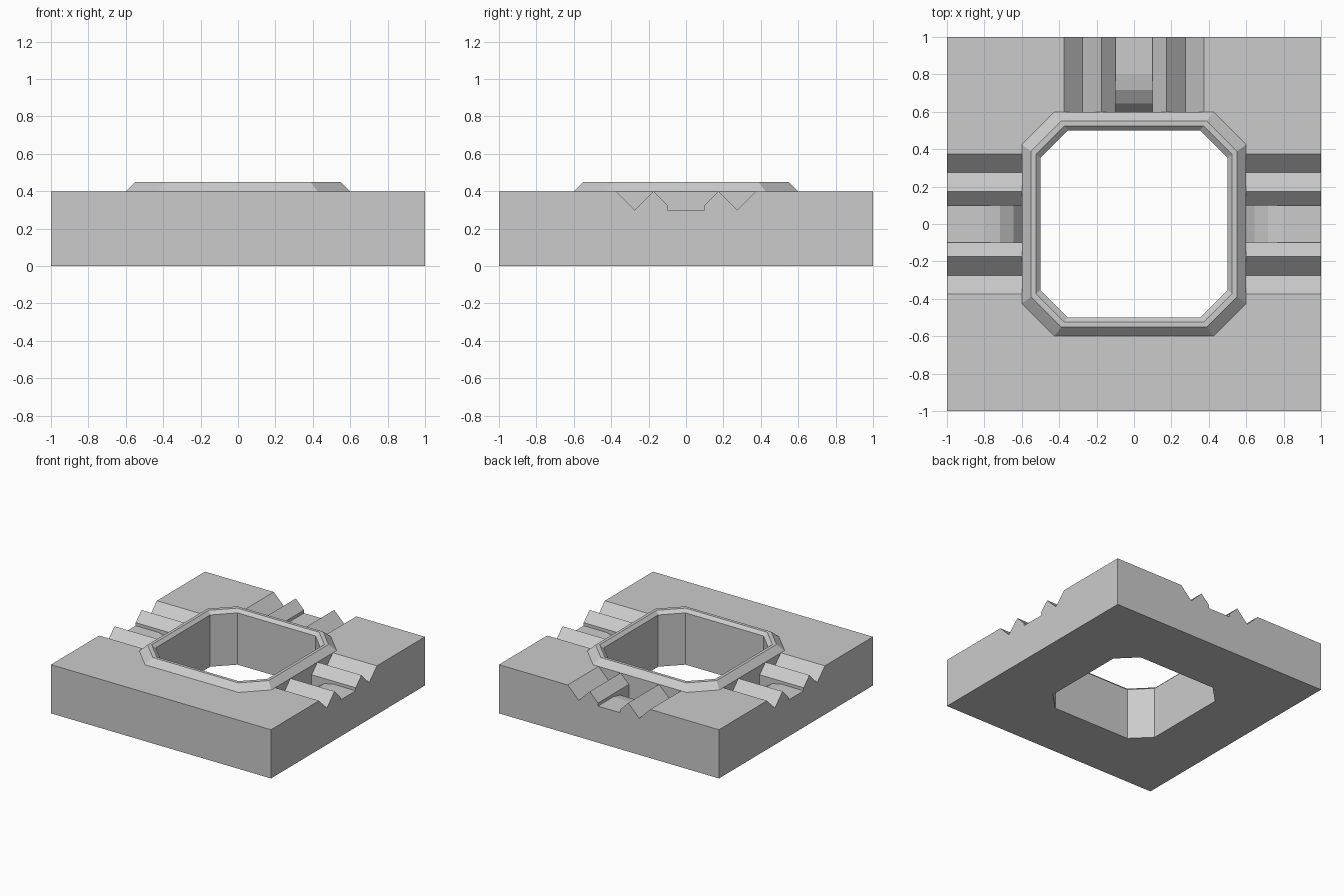
import bpy, bmesh
from math import sin, cos, radians, asin
from mathutils import Matrix

if "Cube" in bpy.data.objects:
    bpy.data.objects.remove(bpy.data.objects["Cube"])

TOP, FLOOR, EDGE, RIM, HOLE = 0.4, 0.3, 1.0, 0.6, 0.5
DIAG = 0.7071  # octagon corner as a fraction of its half width


def face(bm, pts, rot=Matrix()):
    bm.faces.new([bm.verts.new(rot @ Matrix.Translation(p).to_translation()) for p in pts])


def finish(bm, name):
    bmesh.ops.remove_doubles(bm, verts=bm.verts, dist=1e-4)
    bmesh.ops.recalc_face_normals(bm, faces=bm.faces)
    mesh = bpy.data.meshes.new(name)
    bm.to_mesh(mesh)
    bm.free()
    bpy.context.collection.objects.link(bpy.data.objects.new(name, mesh))


def octagon(r):
    d = r * DIAG
    return [(r, -d), (r, d), (d, r), (-d, r), (-r, d), (-r, -d), (-d, -r), (d, -r)]


# Channel floor: level at the edge, curving down towards the rim
R = 0.22
angles = [0, radians(22.5), radians(45), asin((0.8 - RIM) / R)]
drop = [(EDGE, FLOOR)] + [(0.8 - R * sin(a), FLOOR - R * (1 - cos(a))) for a in angles]
z_end = drop[-1][1]

# Half of the grooved section (across, height), mirrored about the channel
half = [(0.1, 0.325), (0.175, TOP), (0.275, 0.3), (0.375, TOP)]


def grooved_side(bm, rot):
    for m in (-1, 1):
        # sloped groove faces and the V-shaped ends under the rim
        for (t0, z0), (t1, z1) in zip(half, half[1:]):
            face(bm, [(RIM, m*t0, z0), (EDGE, m*t0, z0), (EDGE, m*t1, z1), (RIM, m*t1, z1)], rot)
        face(bm, [(RIM, m*t, z) for t, z in half[1:]], rot)
        # upright channel wall
        face(bm, [(RIM, m*0.1, 0.325), (EDGE, m*0.1, 0.325)] + [(s, m*0.1, z) for s, z in drop], rot)
    # channel floor and its end wall
    for (s0, z0), (s1, z1) in zip(drop, drop[1:]):
        face(bm, [(s0, -0.1, z0), (s0, 0.1, z0), (s1, 0.1, z1), (s1, -0.1, z1)], rot)
    face(bm, [(RIM, t, z) for t, z in [(-0.175, TOP), (-0.1, 0.325), (-0.1, z_end),
                                       (0.1, z_end), (0.1, 0.325), (0.175, TOP)]], rot)


# Square tile, one quarter at a time; the front quarter has no grooves
bm = bmesh.new()
for k in range(4):
    rot = Matrix.Rotation(radians(90 * k), 4, 'Z')
    plain = k == 3
    d = RIM * DIAG
    # corner deck
    face(bm, [(x, y, TOP) for x, y in [(RIM, 0.375), (EDGE, 0.375), (EDGE, EDGE), (0.375, EDGE),
                                       (0.375, RIM), (d, RIM), (RIM, d)]], rot)
    if plain:
        section = [(-0.375, TOP), (0.375, TOP)]
        face(bm, [(RIM, -0.375, TOP), (EDGE, -0.375, TOP), (EDGE, 0.375, TOP), (RIM, 0.375, TOP)], rot)
    else:
        section = [(-t, z) for t, z in reversed(half)] + [(-0.1, FLOOR), (0.1, FLOOR)] + half
        grooved_side(bm, rot)
    # outer wall
    face(bm, [(EDGE, t, z) for t, z in [(-1, 0), (-1, TOP)] + section + [(1, TOP), (1, 0)]], rot)
    # underside
    h = HOLE * DIAG
    face(bm, [(HOLE, -h, 0), (EDGE, -EDGE, 0), (EDGE, EDGE, 0), (HOLE, h, 0)], rot)
    face(bm, [(HOLE, h, 0), (EDGE, EDGE, 0), (h, HOLE, 0)], rot)
finish(bm, "tile_body")

# Octagonal shaft with bevelled rim
bm = bmesh.new()
profile = [(HOLE, 0), (HOLE, 0.425), (0.525, 0.45), (0.55, 0.45), (RIM, TOP)]
for (r0, z0), (r1, z1) in zip(profile, profile[1:]):
    a, b = octagon(r0), octagon(r1)
    for i in range(8):
        j = (i + 1) % 8
        face(bm, [(*a[i], z0), (*b[i], z1), (*b[j], z1), (*a[j], z0)])
# make sure the open shell faces out of the solid
bmesh.ops.remove_doubles(bm, verts=bm.verts, dist=1e-4)
bmesh.ops.recalc_face_normals(bm, faces=bm.faces)
if any(f.normal.z < -0.9 for f in bm.faces):
    bmesh.ops.reverse_faces(bm, faces=bm.faces)
mesh = bpy.data.meshes.new("shaft_rim")
bm.to_mesh(mesh)
bm.free()
bpy.context.collection.objects.link(bpy.data.objects.new("shaft_rim", mesh))
